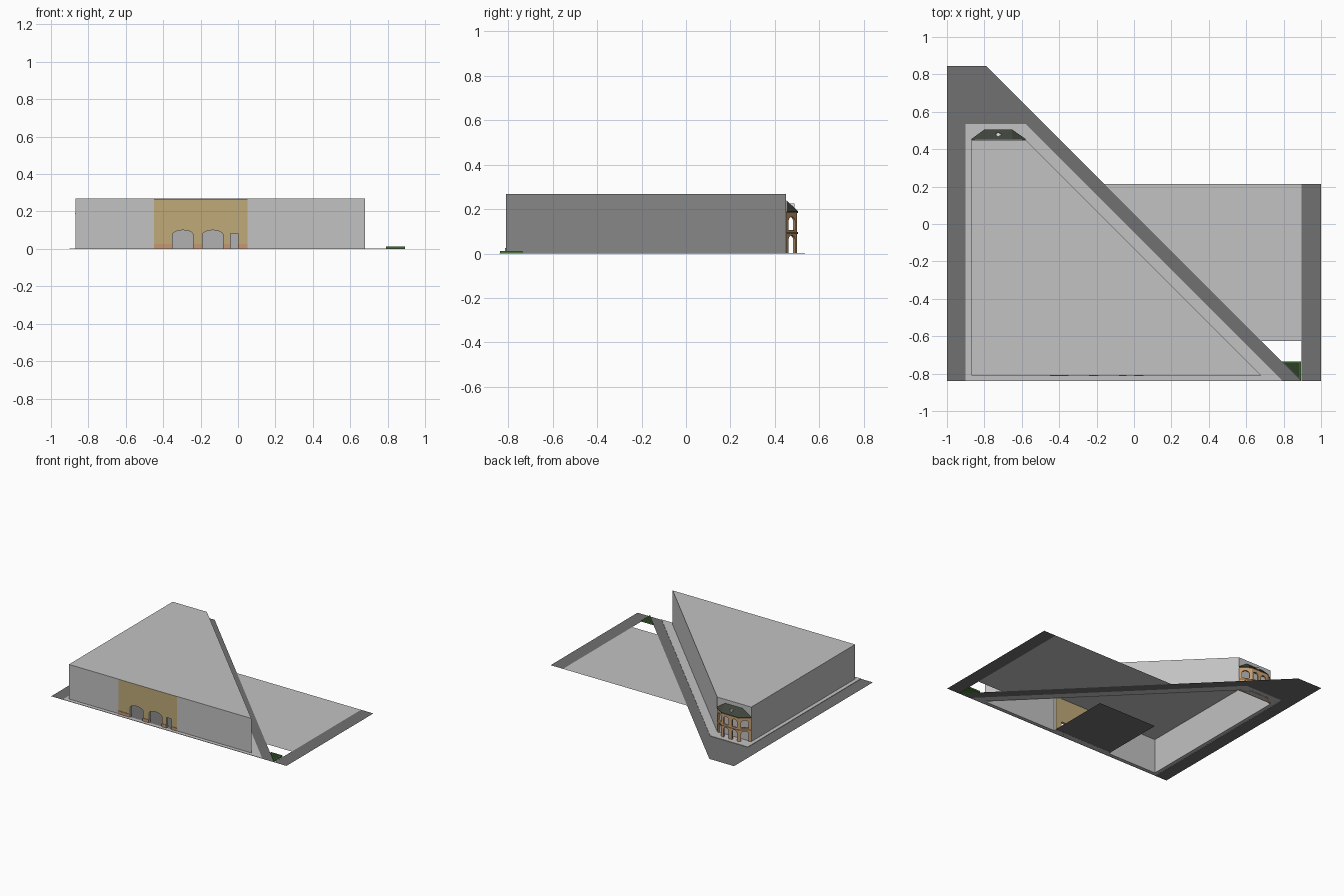
import bpy, bmesh, math
from mathutils import Matrix, Vector

cube = bpy.data.objects.get("Cube")
if cube:
    bpy.data.objects.remove(cube, do_unlink=True)


def material(name, r, g, b):
    m = bpy.data.materials.new(name)
    m.use_nodes = True
    m.diffuse_color = (r, g, b, 1)
    bsdf = next(n for n in m.node_tree.nodes if n.type == 'BSDF_PRINCIPLED')
    bsdf.inputs["Base Color"].default_value = (r, g, b, 1)
    return m


GREY = material("light grey", .54, .54, .54)
ASPHALT = material("asphalt grey", .165, .165, .165)
GOLD = material("gold wall", .52, .40, .19)
SALMON = material("salmon plinth", .56, .31, .17)
TAN = material("tan stone", .58, .35, .17)
BROWN = material("dark brown trim", .15, .09, .05)
SLATE = material("green slate", .05, .06, .045)
GREEN = material("hedge green", .07, .19, .04)
DARK_GREEN = material("dark green", .025, .05, .02)
WHITE = material("white", .85, .85, .85)


def add_object(name, mesh, *mats):
    for m in mats:
        mesh.materials.append(m)
    ob = bpy.data.objects.new(name, mesh)
    bpy.context.collection.objects.link(ob)
    return ob


def faces(name, polys, mat):
    """Mesh from a list of polygons, each a list of 3D points."""
    bm = bmesh.new()
    for poly in polys:
        bm.faces.new([bm.verts.new(p) for p in poly])
    bmesh.ops.remove_doubles(bm, verts=bm.verts, dist=1e-5)
    me = bpy.data.meshes.new(name)
    bm.to_mesh(me)
    bm.free()
    return add_object(name, me, mat)


def at(points, z):
    return [(x, y, z) for x, y in points]


def sides(points, z0, z1):
    pairs = zip(points, points[1:] + points[:1])
    return [[(*a, z0), (*b, z0), (*b, z1), (*a, z1)] for a, b in pairs]


def prism(name, points, z0, z1, mat):
    polys = sides(points, z0, z1) + [at(points, z1), at(points, z0)[::-1]]
    return faces(name, polys, mat)


def box(name, x0, x1, y0, y1, z0, z1, mat):
    return prism(name, [(x0, y0), (x1, y0), (x1, y1), (x0, y1)], z0, z1, mat)


def arch(x0, x1, z0, spring, top, steps=10):
    """Outline of an opening with an elliptical head."""
    mid, half = (x0 + x1) / 2, (x1 - x0) / 2
    head = [(mid + half * math.cos(math.pi * i / steps),
             spring + (top - spring) * math.sin(math.pi * i / steps))
            for i in range(steps + 1)]
    return [(x0, z0), (x1, z0)] + head


def holed_panel(name, p0, p1, height, holes, depth, mat, reveal):
    """Upright wall from p0 to p1 with openings; reveals get a second colour."""
    a, b = Vector((*p0, 0)), Vector((*p1, 0))
    along, up = (b - a).normalized(), Vector((0, 0, 1))
    out = along.cross(up)
    width = (b - a).length
    cu = bpy.data.curves.new(name, 'CURVE')
    cu.dimensions, cu.fill_mode, cu.extrude = '2D', 'BOTH', depth / 2
    outline = [(0, 0), (width, 0), (width, height), (0, height)]
    for loop in [outline] + holes:
        sp = cu.splines.new('POLY')
        sp.points.add(len(loop) - 1)
        for pt, (x, z) in zip(sp.points, loop):
            pt.co = (x, z, 0, 1)
        sp.use_cyclic_u = True
    tmp = bpy.data.objects.new(name, cu)
    bpy.context.collection.objects.link(tmp)
    deps = bpy.context.evaluated_depsgraph_get()
    me = bpy.data.meshes.new_from_object(tmp.evaluated_get(deps))
    bpy.data.objects.remove(tmp, do_unlink=True)
    me.materials.clear()
    ob = add_object(name, me, mat, reveal)
    for p in me.polygons:
        p.material_index = 0 if abs(p.normal.z) > .5 else 1
        p.use_smooth = False
    origin = a - out * depth / 2
    ob.matrix_world = Matrix.Translation(origin) @ Matrix((along, up, out)).transposed().to_4x4()
    return ob


# Roads: left strip joined to the diagonal, and the right strip
faces("main_road", [at([(-1, -.84), (-.9, -.84), (-.9, .535), (-.58, .535), (.795, -.84),
                        (.895, -.84), (-.79, .845), (-1, .845)], 0)], ASPHALT)
faces("side_road", [at([(.895, -.84), (1, -.84), (1, .215), (.895, .215)], 0)], ASPHALT)

# Empty lot beside the diagonal road
faces("empty_lot", [at([(-.16, .215), (.68, -.625), (.895, -.625), (.895, .215)], 0)], GREY)

# Pavement ring around the building
outer = [(-.9, -.84), (.795, -.84), (-.58, .535), (-.9, .535)]
plan = [(-.87, -.81), (.68, -.81), (-.58, .45), (-.87, .45)]
KERB = .003
ring = [[(*outer[i], KERB), (*outer[j], KERB), (*plan[j], KERB), (*plan[i], KERB)]
        for i, j in ((0, 1), (1, 2), (2, 3), (3, 0))]
faces("pavement", ring + sides(outer, 0, KERB), GREY)

# Building shell, with the front left open for the gold panel
TOP, LEFT, RIGHT, FRONT = .268, -.45, .05, -.81
shell = sides(plan, 0, TOP)[1:] + [at(plan, TOP)]
for x0, x1 in ((-.87, LEFT), (RIGHT, .68)):
    shell.append([(x0, FRONT, 0), (x1, FRONT, 0), (x1, FRONT, TOP), (x0, FRONT, TOP)])
faces("building_shell", shell, GREY)

# Gold front panel with two arches and a door
gates = [(-.35, -.24), (-.19, -.08), (-.04, 0)]
holes = [arch(a - LEFT, b - LEFT, .001, .075, .1) for a, b in gates[:2]]
d0, d1 = (v - LEFT for v in gates[2])
holes.append([(d0, .001), (d1, .001), (d1, .082), (d0, .082)])
holed_panel("gold_front", (LEFT, FRONT), (RIGHT, FRONT), TOP - .001, holes, .02, GOLD, GREY)

# Plinth strips between the openings
edges = [LEFT] + [v for g in gates for v in g] + [RIGHT]
for x0, x1 in zip(edges[::2], edges[1::2]):
    box("plinth", x0, x1, FRONT - .004, FRONT, 0, .025, SALMON)

# Room floor behind the gold panel
faces("room_floor", [at([(LEFT, FRONT), (RIGHT, FRONT), (RIGHT, -.31), (LEFT, -.31)], .001)],
      ASPHALT)

# Back bay: three arcaded sides on two storeys
bay = [(-.582, .452), (-.655, .5), (-.798, .5), (-.868, .452)]
EAVE = .19
for name, i, count in (("bay_left", 0, 1), ("bay_back", 1, 2), ("bay_right", 2, 1)):
    width = (Vector(bay[i + 1]) - Vector(bay[i])).length
    cell = width / count
    holes = []
    for k in range(count):
        x0, x1 = (k + .2) * cell, (k + .8) * cell
        holes += [arch(x0, x1, .001, .06, .082), arch(x0, x1, .105, .145, .165)]
    holed_panel(name, bay[i], bay[i + 1], EAVE, holes, .01, TAN, TAN)

# Trim bands that follow the bay
for name, z0, z1 in (("storey_band", .088, .097), ("cornice", .182, EAVE)):
    grown = [(-.725 + (x + .725) * 1.015, y + (.004 if y > .48 else 0)) for x, y in bay]
    faces(name, sides(grown, z0, z1)[:3], BROWN)

# Hipped bay roof
eave = at([(-.575, .452), (-.652, .505), (-.8, .505), (-.873, .452)], EAVE)
ridge = [(-.65, .452, .24), (-.8, .452, .24)]
faces("bay_roof", [[eave[0], eave[1], ridge[0]], [eave[1], eave[2], ridge[1], ridge[0]],
                   [eave[2], eave[3], ridge[1]], eave[::-1]], SLATE)
box("dormer", -.732, -.718, .468, .488, .205, .226, WHITE)
box("dormer_cap", -.738, -.712, .472, .484, .212, .222, WHITE)

# Planted corner triangle
corner = [(.79, -.735), (.892, -.838), (.892, -.735)]
prism("hedge", corner, 0, .012, GREEN)
mid = sum((Vector(p) for p in corner), Vector((0, 0))) / 3
inner = [tuple(mid + (Vector(p) - mid) * .82) for p in corner]
faces("hedge_top", [at(inner, .0135)], DARK_GREEN)
